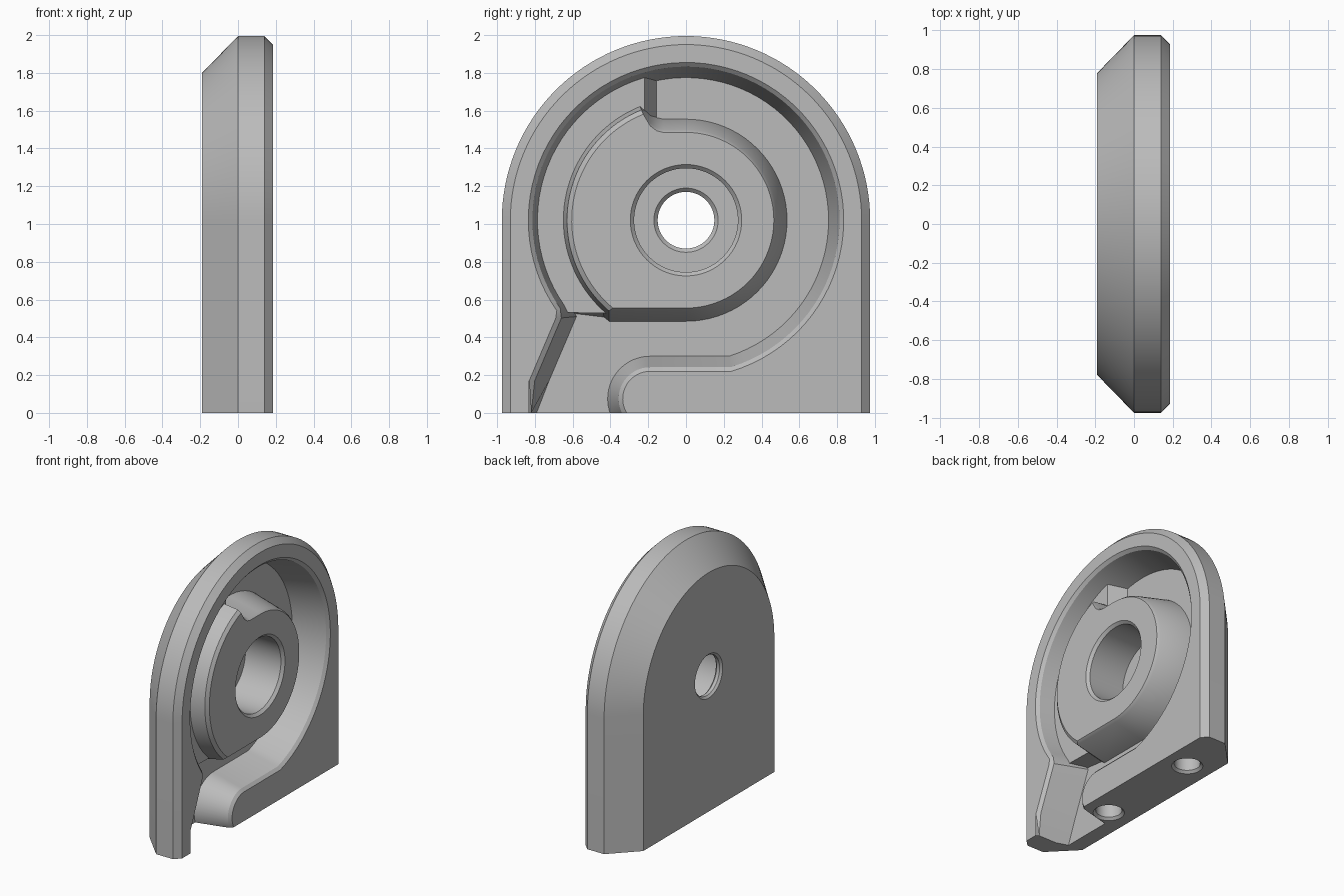
import bpy, bmesh
from math import sin, cos, asin, pi, radians

cube = bpy.data.objects.get("Cube")
if cube:
    bpy.data.objects.remove(cube, do_unlink=True)

grey = bpy.data.materials.new("plain grey")
grey.use_nodes = True
grey.diffuse_color = (0.5, 0.5, 0.5, 1)
grey.node_tree.nodes["Principled BSDF"].inputs["Base Color"].default_value = (0.5, 0.5, 0.5, 1)

CZ = 1.02  # height of the bore axis


def arc(cy, cz, r, a0, a1, n):
    """Points on an arc in the side plane, angles in degrees."""
    angles = [radians(a0 + (a1 - a0) * i / n) for i in range(n + 1)]
    return [(cy + r * cos(a), cz + r * sin(a)) for a in angles]


def loft(name, layers, along="x"):
    """Closed solid through matching outlines placed along an axis."""
    bm = bmesh.new()
    rings = []
    for h, pts in layers:
        rings.append([bm.verts.new((h, a, b) if along == "x" else (a, b, h)) for a, b in pts])
    for r0, r1 in zip(rings, rings[1:]):
        n = len(r0)
        for i in range(n):
            j = (i + 1) % n
            bm.faces.new((r0[i], r0[j], r1[j], r1[i]))
    bm.faces.new(rings[0])
    bm.faces.new(rings[-1])
    bmesh.ops.recalc_face_normals(bm, faces=bm.faces)
    mesh = bpy.data.meshes.new(name)
    bm.to_mesh(mesh)
    bm.free()
    mesh.materials.append(grey)
    ob = bpy.data.objects.new(name, mesh)
    bpy.context.collection.objects.link(ob)
    return ob


def activate(ob):
    bpy.ops.object.select_all(action="DESELECT")
    ob.select_set(True)
    bpy.context.view_layer.objects.active = ob


def cut(ob, cutter):
    activate(ob)
    mod = ob.modifiers.new("cut", "BOOLEAN")
    mod.operation = "DIFFERENCE"
    mod.solver = "EXACT"
    mod.object = cutter
    bpy.ops.object.modifier_apply(modifier=mod.name)


def arch(inset):
    r = 0.975 - inset
    return [(r, 0)] + arc(0, CZ, r, 0, 180, 64) + [(-r, 0)]


def pocket(o):
    """Pocket outline moved inwards by o, ending below the base."""
    r, t = 0.835 - o, o / 0.08
    start = math_deg(asin((0.22 + o - CZ) / r))
    mix = lambda p, q: (p[0] + (q[0] - p[0]) * t, p[1] + (q[1] - p[1]) * t)
    left = [mix((-0.69, 0.5), (-0.58, 0.51)), mix((-0.83, 0.17), (-0.725, 0.17)),
            mix((-0.83, -0.1), (-0.83, -0.1))]
    tip = arc(-0.19, 0.075, 0.145 + o, 212, 90, 16)
    return [(-0.31 - o, -0.1)] + tip + arc(0, CZ, r, start, 215, 72) + left


def math_deg(a):
    return a * 180 / pi


def boss_outline(r, rl):
    """Round on one side, larger arc on the other, flat below."""
    end = 180 + math_deg(asin(r / rl))
    top = CZ + r
    step = [(-0.12, top), (-0.155, top + 0.008), (-0.19, top + 0.035)]
    return arc(0, CZ, r, -90, 90, 40) + step + arc(0, CZ, rl, 112, end, 36)


def plateau_outline(y, z):
    return arc(0, CZ, 0.83, 105, 216, 36) + [(-0.3, z), (-0.4, CZ), (y, 1.45), (y, 1.8)]


# Arched body with a small front chamfer and a deep back chamfer
body = loft("arched_body", [(-0.19, arch(0.195)), (0, arch(0)), (0.14, arch(0)), (0.185, arch(0.045))])

# Drafted pocket with an outlet through the base
pocket_cutter = loft("pocket_cutter", [(0.25, pocket(0)), (0.185, pocket(0)),
                                       (0.165, pocket(0.022)), (-0.075, pocket(0.08))])
cut(body, pocket_cutter)

# Raised centre boss and the shallow step beside it
boss = loft("centre_boss", [(-0.1, boss_outline(0.54, 0.675)), (-0.075, boss_outline(0.535, 0.672)),
                            (0.165, boss_outline(0.48, 0.63)), (0.185, boss_outline(0.465, 0.605))])
plateau = loft("raised_floor", [(-0.09, plateau_outline(-0.15, 0.487)), (0.055, plateau_outline(-0.22, 0.525))])

# Stepped bore through the boss and the back wall
bore_profile = [(0.25, 0.295), (0.185, 0.295), (0.165, 0.275), (-0.13, 0.275), (-0.13, 0.17),
                (-0.15, 0.15), (-0.175, 0.15), (-0.19, 0.165), (-0.25, 0.165)]
bore = loft("bore_cutter", [(x, arc(0, CZ, r, 0, 354.375, 63)) for x, r in bore_profile])
cut(body, bore)
cut(boss, bore)

# Two blind holes in the base
cutters = [pocket_cutter, bore]
for y in (-0.27, 0.57):
    hole_profile = [(-0.1, 0.108), (0, 0.108), (0.018, 0.09), (0.15, 0.09)]
    hole = loft("base_hole_cutter", [(z, arc(0, y, r, 0, 348.75, 31)) for z, r in hole_profile], "z")
    cut(body, hole)
    cutters.append(hole)

for c in cutters:
    bpy.data.objects.remove(c, do_unlink=True)

for ob in (body, boss, plateau):
    activate(ob)
    bpy.ops.object.shade_smooth_by_angle(angle=radians(25))
